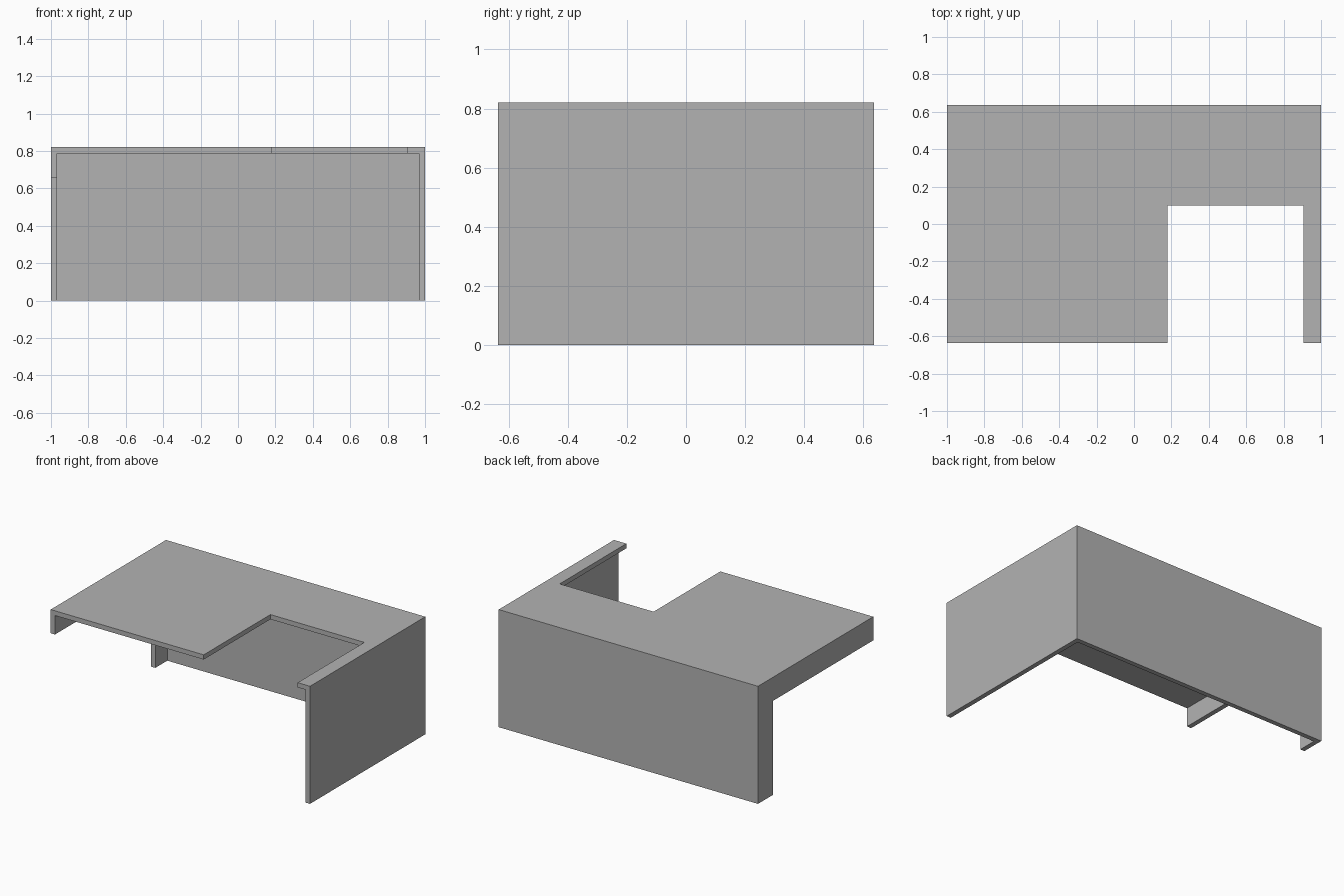
import bpy

# Remove the default cube
default = bpy.data.objects.get("Cube")
if default:
    bpy.data.objects.remove(default, do_unlink=True)

# Overall size and board thickness
HALF_X, HALF_Y, HEIGHT, BOARD = 1.0, 0.635, 0.82, 0.033
BAND = 0.165      # left apron height and leg width
OVER = 0.1        # how far cutters run past the surface

grey = bpy.data.materials.new("plain grey")
grey.use_nodes = True
colour = (0.45, 0.45, 0.45, 1)
grey.diffuse_color = colour
grey.node_tree.nodes["Principled BSDF"].inputs["Base Color"].default_value = colour


def box(name, low, high):
    """Box between two opposite corners."""
    bpy.ops.mesh.primitive_cube_add(size=1)
    obj = bpy.context.object
    obj.name = obj.data.name = name
    for v in obj.data.vertices:
        v.co = [a if c < 0 else b for a, b, c in zip(low, high, v.co)]
    obj.data.update()
    return obj


def cut(target, name, low, high):
    """Subtract a box from the target and discard the cutter."""
    cutter = box(name, low, high)
    cutter.hide_render = True
    mod = target.modifiers.new(name, 'BOOLEAN')
    mod.operation, mod.solver, mod.object = 'DIFFERENCE', 'EXACT', cutter
    bpy.context.view_layer.objects.active = target
    bpy.ops.object.modifier_apply(modifier=mod.name)
    bpy.data.objects.remove(cutter, do_unlink=True)


# Desk body: one continuous shell of top, back panel and side panels
desk = box("desk_shell", (-HALF_X, -HALF_Y, 0), (HALF_X, HALF_Y, HEIGHT))

# Hollow, open to the front and the floor
cut(desk, "knee_space",
    (-HALF_X + BOARD, -HALF_Y - OVER, -OVER),
    (HALF_X - BOARD, HALF_Y - BOARD, HEIGHT - BOARD))

# Left side opening, leaving the apron and the back corner leg
cut(desk, "left_opening",
    (-HALF_X - OVER, -HALF_Y - OVER, -OVER),
    (-HALF_X + OVER, HALF_Y - BAND, HEIGHT - BAND))

# Rectangular notch in the top
cut(desk, "top_notch",
    (0.18, -HALF_Y - OVER, HEIGHT - OVER),
    (0.905, 0.1, HEIGHT + OVER))

desk.data.materials.clear()
desk.data.materials.append(grey)
for face in desk.data.polygons:
    face.material_index = 0
    face.use_smooth = False
